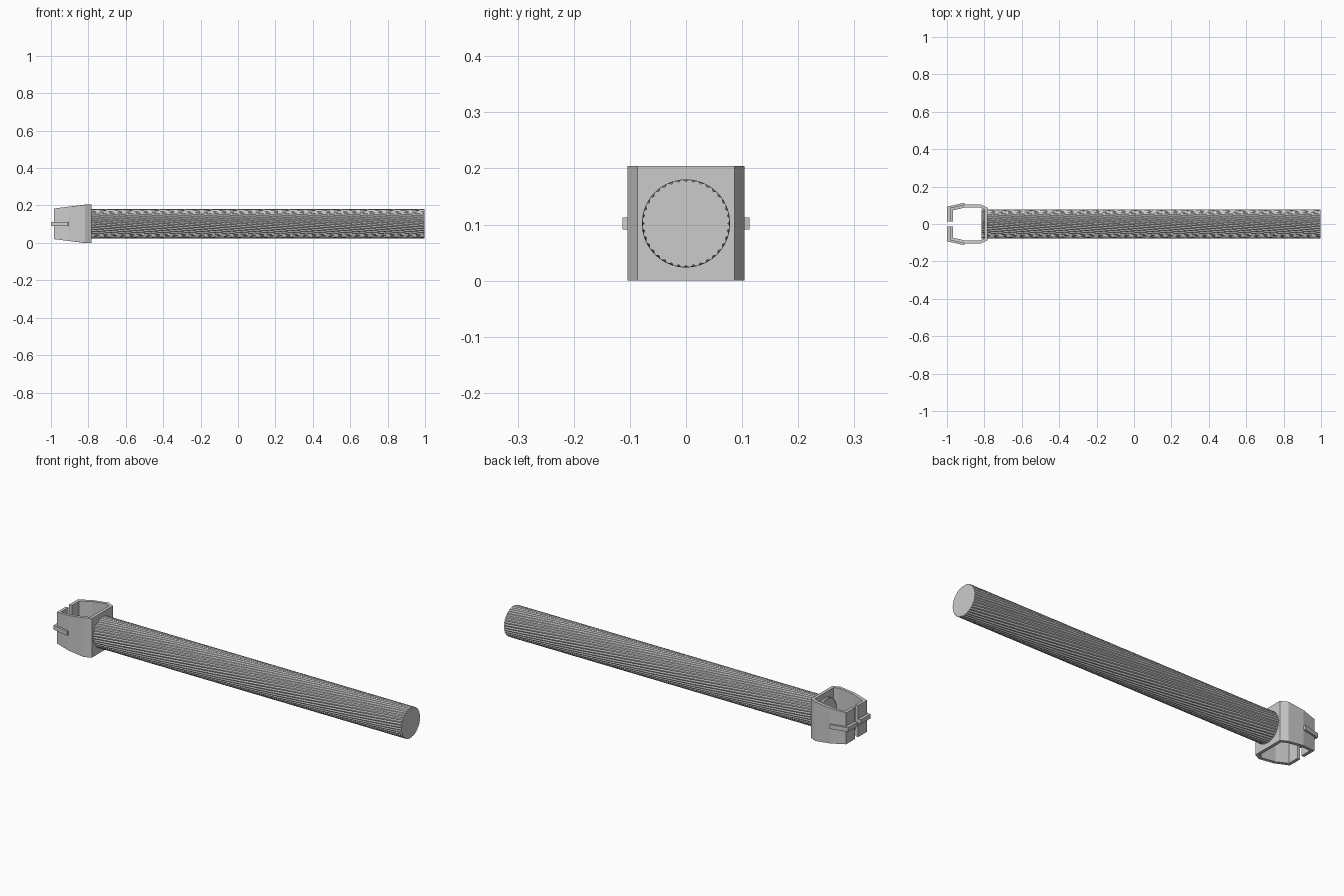
import bpy, bmesh
from math import sin, cos, pi, radians
from mathutils import Vector

if "Cube" in bpy.data.objects:
    bpy.data.objects.remove(bpy.data.objects["Cube"])

CZ = 0.102           # height of the centre axis


def finish(name, bm):
    bmesh.ops.recalc_face_normals(bm, faces=bm.faces[:])
    me = bpy.data.meshes.new(name)
    bm.to_mesh(me)
    bm.free()
    ob = bpy.data.objects.new(name, me)
    bpy.context.collection.objects.link(ob)
    return ob


def inset_path(path, t):
    """Offset an open top-view path to its left by t, mitring the corners."""
    pts = [Vector(p) for p in path]
    out = []
    for i, p in enumerate(pts):
        dirs = []
        if i > 0:
            dirs.append((p - pts[i - 1]).normalized())
        if i < len(pts) - 1:
            dirs.append((pts[i + 1] - p).normalized())
        ns = [Vector((-d.y, d.x)) for d in dirs]
        n = sum(ns, Vector((0, 0))).normalized()
        out.append(p + n * (t / n.dot(ns[0])))
    return out


def bent_strip(name, path, t, half_height):
    """Sheet bent along a top-view path; half_height(x) tapers its edges."""
    inner = inset_path(path, t)
    bm = bmesh.new()
    rings = []
    for a, b in zip(path, inner):
        h = half_height(a[0])
        rings.append([bm.verts.new((p[0], p[1], CZ + s * h))
                      for p, s in ((a, -1), (a, 1), (b, 1), (b, -1))])
    for r, q in zip(rings, rings[1:]):
        for i in range(4):
            j = (i + 1) % 4
            bm.faces.new((r[i], r[j], q[j], q[i]))
    bm.faces.new(rings[0])
    bm.faces.new(rings[-1][::-1])
    return finish(name, bm)


# twisted cable: fluted section swept and rotated along x
def cable(x0, x1, strands=36, twist=radians(-130), steps=48):
    bm = bmesh.new()
    n = strands * 4
    radii = (0.0745, 0.0775, 0.0785, 0.0775)
    rings = []
    for k in range(steps + 1):
        f = k / steps
        rings.append([bm.verts.new((x0 + (x1 - x0) * f,
                                    radii[i % 4] * cos(2 * pi * i / n + twist * f),
                                    CZ + radii[i % 4] * sin(2 * pi * i / n + twist * f)))
                      for i in range(n)])
    for r, q in zip(rings, rings[1:]):
        for i in range(n):
            j = (i + 1) % n
            bm.faces.new((r[i], r[j], q[j], q[i]))
    bm.faces.new(rings[0])
    bm.faces.new(rings[-1])
    return finish("twisted_cable", bm)


cable(-0.815, 0.996)

# clamp: bent plate around the cable end, open at the far left
half = [(-0.782, 0.086), (-0.818, 0.104), (-0.905, 0.104), (-0.984, 0.086), (-0.984, 0.014)]
path = [(x, -y) for x, y in half[::-1]] + half


def clamp_height(x):
    return 0.102 if x > -0.83 else 0.102 - 0.02 * (-0.82 - x) / 0.164


bent_strip("clamp_body", path, 0.016, clamp_height)

# retaining tabs wrapped over both open ends
for side, name in ((1, "back_tab"), (-1, "front_tab")):
    tab = [(-0.908, 0.113), (-0.999, 0.093), (-0.999, 0.014)]
    pts = [(x, y * side) for x, y in tab]
    bent_strip(name, pts if side > 0 else pts[::-1], 0.015, lambda x: 0.011)
